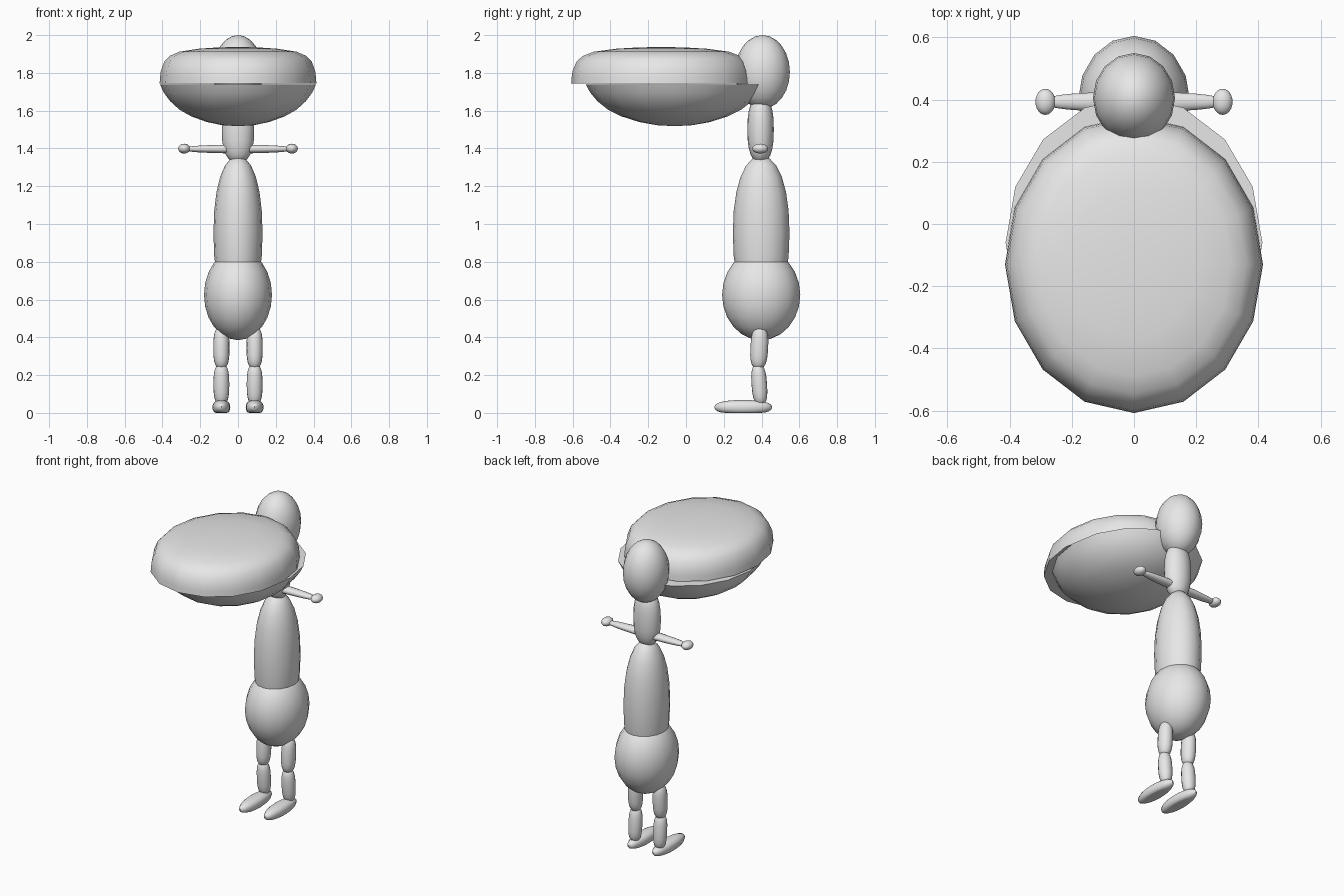
import bpy, bmesh, math
from mathutils import Vector, Matrix

if "Cube" in bpy.data.objects:
    bpy.data.objects.remove(bpy.data.objects["Cube"])

grey = bpy.data.materials.new("plain_grey")
grey.diffuse_color = (0.8, 0.8, 0.8, 1)
grey.use_nodes = True
grey.node_tree.nodes["Principled BSDF"].inputs["Base Color"].default_value = grey.diffuse_color

SIDES = 16


def spun(name, profile, centre, rx, ry, rot=None, floor=None):
    """Stack elliptical rings from (scale, height) pairs, bottom to top, and close both ends."""
    bm = bmesh.new()
    rings = []
    for s, h in profile:
        if s < 1e-4:
            rings.append([bm.verts.new((0, 0, h))])
        else:
            rings.append([bm.verts.new((rx * s * math.cos(i * math.tau / SIDES),
                                        ry * s * math.sin(i * math.tau / SIDES), h))
                          for i in range(SIDES)])
    for a, b in zip(rings, rings[1:]):
        for i in range(SIDES):
            j = (i + 1) % SIDES
            quad = [a[i % len(a)], a[j % len(a)], b[j % len(b)], b[i % len(b)]]
            bm.faces.new(list(dict.fromkeys(quad)))
    for end in (rings[0], rings[-1]):
        if len(end) > 1:
            bm.faces.new(end)
    if rot:
        bm.transform(rot)
    bm.transform(Matrix.Translation(Vector(centre)))
    # Flatten the sole against the ground
    if floor is not None:
        for v in bm.verts:
            v.co.z = max(v.co.z, floor)
    bmesh.ops.recalc_face_normals(bm, faces=bm.faces)
    me = bpy.data.meshes.new(name)
    bm.to_mesh(me)
    bm.free()
    me.materials.append(grey)
    me.shade_smooth()
    me.set_sharp_from_angle(angle=math.radians(50))
    ob = bpy.data.objects.new(name, me)
    bpy.context.collection.objects.link(ob)
    return ob


def blob(name, centre, radii, power=2.0, rot=None, floor=None, taper=0.0):
    """Ellipsoid; a higher power gives blunter ends, taper thins the far end."""
    n = 12
    prof = []
    for k in range(n + 1):
        t = -math.pi / 2 + math.pi * k / n
        h = math.copysign(abs(math.sin(t)) ** (2 / power), math.sin(t))
        s = 0 if k in (0, n) else math.cos(t) ** (2 / power) * (1 - taper * h)
        prof.append((s, h * radii[2]))
    return spun(name, prof, centre, radii[0], radii[1], rot, floor)


# Body column
blob("head", (0, 0.405, 1.805), (0.132, 0.145, 0.195))
blob("neck", (0, 0.395, 1.50), (0.086, 0.07, 0.175), 2.5)
blob("torso", (0, 0.398, 0.95), (0.13, 0.15, 0.41), 2.2)
blob("hips", (0, 0.398, 0.625), (0.18, 0.207, 0.24))

# Wide two-part mouth
spun("upper_jaw",
     [(1.0, 1.743), (0.995, 1.775), (0.985, 1.81), (0.94, 1.86), (0.87, 1.89),
      (0.75, 1.912), (0.5, 1.928), (0.25, 1.935), (0, 1.937)],
     (0, -0.13, 0), 0.415, 0.478)
spun("lower_jaw",
     [(0, 1.518), (0.2, 1.523), (0.4, 1.54), (0.6, 1.57), (0.75, 1.605),
      (0.87, 1.65), (0.95, 1.695), (1.0, 1.738)],
     (0, -0.06, 0), 0.413, 0.47)

# Paired limbs
for side, tag in ((-1, "left"), (1, "right")):
    out = Matrix.Rotation(side * math.pi / 2, 4, 'Y')
    x = side * 0.088
    blob("arm_" + tag, (side * 0.135, 0.393, 1.397), (0.021, 0.03, 0.15), 3, out, taper=0.25)
    blob("hand_" + tag, (side * 0.285, 0.393, 1.399), (0.026, 0.042, 0.032), 2, out)
    lean = Matrix.Rotation(math.radians(-3), 4, 'X')
    blob("upper_leg_" + tag, (x, 0.388, 0.345), (0.043, 0.047, 0.112), 2.8, lean)
    lean = Matrix.Rotation(math.radians(4), 4, 'X')
    blob("lower_leg_" + tag, (x, 0.388, 0.15), (0.042, 0.041, 0.108), 2.8, lean)
    blob("foot_" + tag, (x, 0.303, 0.03), (0.047, 0.153, 0.038), 2.4, floor=0.0)
